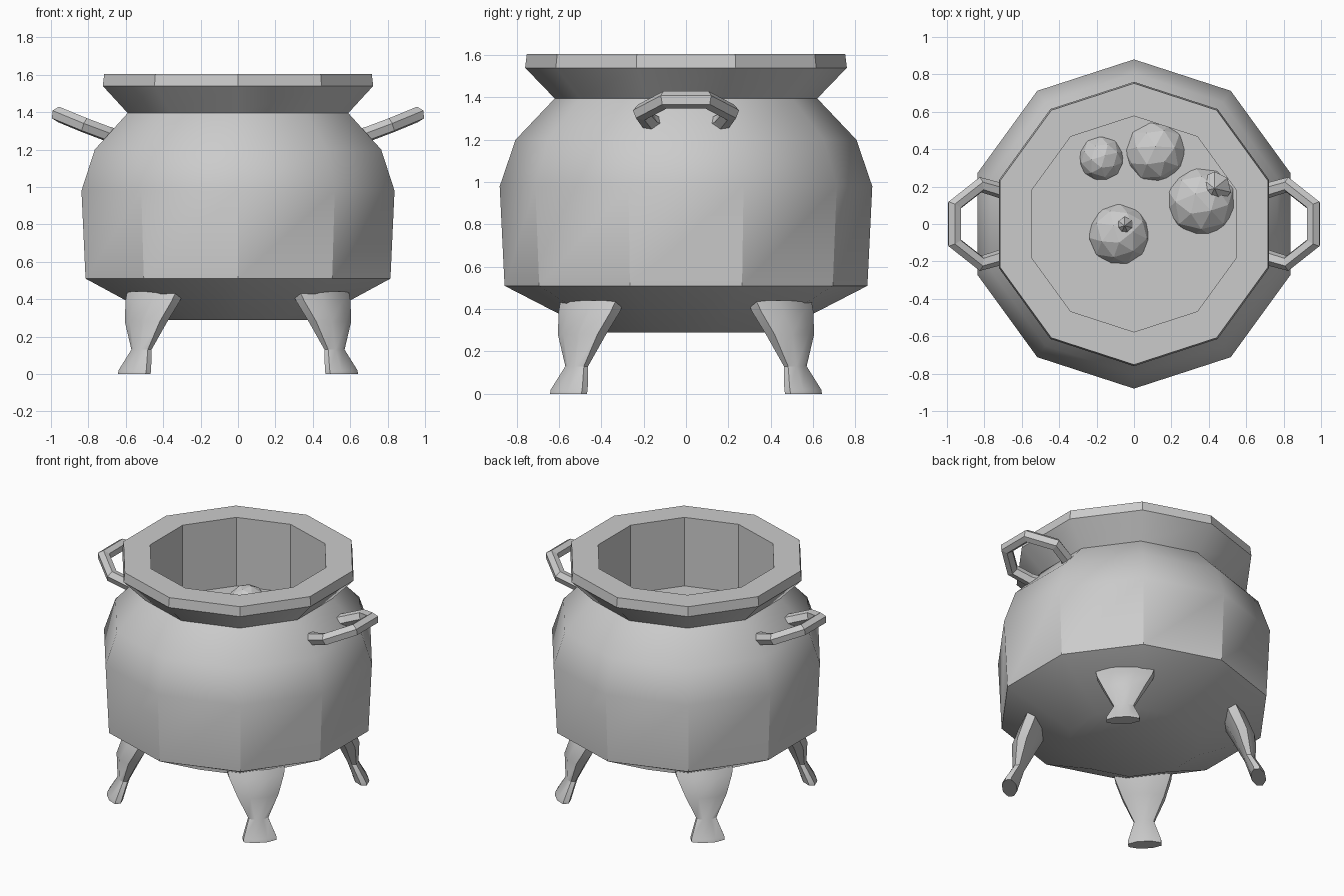
import bpy, bmesh
from math import sin, cos, pi, radians
from mathutils import Matrix

if "Cube" in bpy.data.objects:
    bpy.data.objects.remove(bpy.data.objects["Cube"])


def finish(name, bm, smooth=None):
    bmesh.ops.recalc_face_normals(bm, faces=bm.faces)
    me = bpy.data.meshes.new(name)
    bm.to_mesh(me)
    bm.free()
    ob = bpy.data.objects.new(name, me)
    bpy.context.collection.objects.link(ob)
    if smooth:
        bpy.ops.object.select_all(action='DESELECT')
        bpy.context.view_layer.objects.active = ob
        ob.select_set(True)
        bpy.ops.object.shade_smooth_by_angle(angle=radians(smooth))
    return ob


def loft(name, rings, smooth=None):
    # Join equal-sized rings of points and cap both ends
    bm = bmesh.new()
    loops = [[bm.verts.new(p) for p in r] for r in rings]
    n = len(loops[0])
    for a, b in zip(loops, loops[1:]):
        for i in range(n):
            j = (i + 1) % n
            bm.faces.new((a[i], a[j], b[j], b[i]))
    bm.faces.new(loops[0])
    bm.faces.new(loops[-1])
    return finish(name, bm, smooth)


# Ten-sided pot: outside, rim, inner wall down to the liquid surface
LIQUID = 1.13
profile = [(0.43, 0.29), (0.857, 0.51), (0.88, 0.98), (0.805, 1.2), (0.62, 1.395),
           (0.76, 1.54), (0.752, 1.605), (0.577, 1.605), (0.577, LIQUID)]
rings = [[(r * cos(pi / 2 + i * pi / 5), r * sin(pi / 2 + i * pi / 5), z)
          for i in range(10)] for r, z in profile]
loft("pot", rings, 35)

# Four splayed legs: z, distance from axis, half width, half depth
sections = [(0.0, 0.785, 0.105, 0.045), (0.02, 0.78, 0.105, 0.045),
            (0.13, 0.73, 0.062, 0.034), (0.28, 0.695, 0.132, 0.07),
            (0.39, 0.645, 0.175, 0.075), (0.44, 0.625, 0.185, 0.07)]
for k, side in enumerate(("back_right", "back_left", "front_left", "front_right")):
    turn = Matrix.Rotation(pi / 4 + k * pi / 2, 4, 'Z')
    leg = loft(side + "_leg", [[(r + d * cos(i * pi / 4 + pi / 8) * 1.08,
                                 w * sin(i * pi / 4 + pi / 8) * 1.08, z)
                                for i in range(8)] for z, r, w, d in sections], 35)
    leg.data.transform(turn)

# Bent bar handles on the left and right
half = [(0.63, 0.13, 1.265), (0.70, 0.175, 1.285), (0.82, 0.21, 1.33), (0.96, 0.10, 1.388)]
path = half + [(x, -y, z) for x, y, z in reversed(half)]
for name, s in (("right_handle", 1), ("left_handle", -1)):
    cu = bpy.data.curves.new(name, 'CURVE')
    cu.dimensions = '3D'
    cu.bevel_depth = 0.042
    cu.bevel_resolution = 1
    cu.use_fill_caps = True
    sp = cu.splines.new('POLY')
    sp.points.add(len(path) - 1)
    for p, (x, y, z) in zip(sp.points, path):
        p.co = (s * x, y, z, 1)
    sp.use_smooth = False
    ob = bpy.data.objects.new(name, cu)
    bpy.context.collection.objects.link(ob)
    bpy.ops.object.select_all(action='DESELECT')
    bpy.context.view_layer.objects.active = ob
    ob.select_set(True)
    bpy.ops.object.convert(target='MESH')

# Bubbles half sunk in the liquid: x, y, radius, height of centre
for i, (x, y, r, dz) in enumerate([(-0.175, 0.35, 0.125, -0.035), (0.115, 0.385, 0.175, -0.07),
                                   (0.36, 0.12, 0.2, -0.08), (-0.08, -0.055, 0.175, -0.06)]):
    bm = bmesh.new()
    bmesh.ops.create_icosphere(bm, subdivisions=2, radius=r,
                               matrix=Matrix.Translation((x, y, LIQUID + dz))
                               @ Matrix.Rotation(0.4 + i, 4, 'X'))
    finish("bubble_%d" % (i + 1), bm)

# Small spikes on two of the bubbles
for name, x, y, z, r in (("large_spike", 0.43, 0.19, 0.06, 0.09),
                         ("small_spike", -0.05, -0.01, 0.09, 0.05)):
    bm = bmesh.new()
    bmesh.ops.create_cone(bm, cap_ends=True, segments=7, radius1=r, radius2=0, depth=0.09,
                          matrix=Matrix.Translation((x, y, LIQUID + z + 0.03)))
    finish(name, bm)
